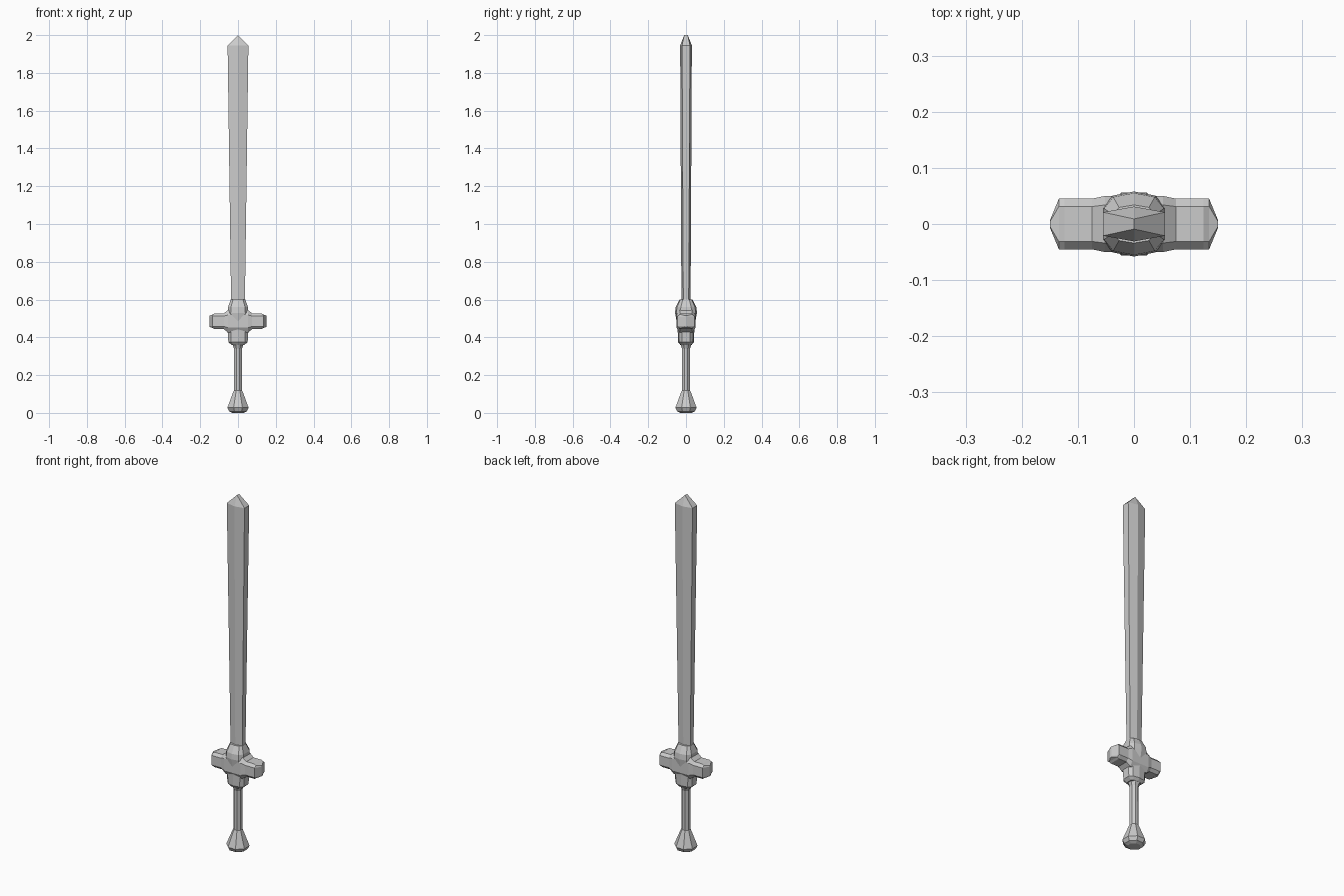
import bpy
import bmesh
import math
from mathutils import Vector

if "Cube" in bpy.data.objects:
    bpy.data.objects.remove(bpy.data.objects["Cube"])


def loft(name, rings):
    """Skin a stack of equal-sized rings and cap both ends, flat shaded."""
    bm = bmesh.new()
    loops = [[bm.verts.new(p) for p in ring] for ring in rings]
    n = len(rings[0])
    for a, b in zip(loops, loops[1:]):
        for i in range(n):
            j = (i + 1) % n
            bm.faces.new((a[i], a[j], b[j], b[i]))
    bm.faces.new(loops[0][::-1])
    bm.faces.new(loops[-1])
    bmesh.ops.remove_doubles(bm, verts=bm.verts, dist=1e-5)
    bmesh.ops.dissolve_degenerate(bm, dist=1e-5, edges=bm.edges)
    bmesh.ops.recalc_face_normals(bm, faces=bm.faces)
    mesh = bpy.data.meshes.new(name)
    bm.to_mesh(mesh)
    bm.free()
    obj = bpy.data.objects.new(name, mesh)
    bpy.context.collection.objects.link(obj)
    return obj


def hexagon(w, edge, ridge, z):
    """Blade section: ridge on the centre line, narrow flat cutting edges."""
    return [(w, -edge, z), (w, edge, z), (0, ridge, z),
            (-w, edge, z), (-w, -edge, z), (0, -ridge, z)]


def octagon(r, z):
    """Octagon with flats facing the axes; r is half the flat width."""
    k = r / math.cos(math.pi / 8)
    return [(k * math.cos(a), k * math.sin(a), z)
            for a in (math.pi / 8 + i * math.pi / 4 for i in range(8))]


def hub_ring(w, d, z):
    """Hub section: shallow peaked front and back with bevelled corners."""
    half = [(w, -0.5 * d), (w, 0.5 * d), (0.7 * w, 0.87 * d), (0, d), (-0.7 * w, 0.87 * d)]
    pts = half + [(-x, -y) for x, y in half]
    return [Vector((x, y, z)) for x, y in
            dict.fromkeys((round(x, 5), round(y, 5)) for x, y in pts)]


def guard_ring(x, hy, hz, cy, cz, zc=0.485):
    """Bevelled rectangular section of the crossguard."""
    return [(x, y, zc + z) for y, z in (
        (hy, -cz), (hy, cz), (cy, hz), (-cy, hz),
        (-hy, cz), (-hy, -cz), (-cy, -hz), (cy, -hz))]


# Blade, widening towards a short chisel tip
loft("blade", [
    hexagon(0.036, 0.014, 0.024, 0.55),
    hexagon(0.055, 0.021, 0.031, 1.945),
    hexagon(0.0, 0.009, 0.009, 2.0),
])

# Central hub between blade and grip
loft("guard_hub", [hub_ring(w, d, z) for w, d, z in (
    (0.034, 0.030, 0.36), (0.051, 0.042, 0.375), (0.055, 0.044, 0.435),
    (0.055, 0.050, 0.485), (0.055, 0.058, 0.53), (0.053, 0.055, 0.56),
    (0.038, 0.034, 0.60))])

# Crossguard, swelling into the hub, with pointed bevelled ends
half = [(0.15, 0.006, 0.030, 0.004, 0.024), (0.134, 0.045, 0.036, 0.031, 0.027),
        (0.124, 0.045, 0.042, 0.031, 0.027), (0.075, 0.045, 0.042, 0.031, 0.027),
        (0.052, 0.050, 0.060, 0.034, 0.034)]
loft("crossguard", [guard_ring(-h[0], *h[1:]) for h in half]
     + [guard_ring(*h) for h in reversed(half)])

# Grip and flared pommel
loft("grip", [octagon(0.022, 0.10), octagon(0.021, 0.34), octagon(0.032, 0.37)])
loft("pommel", [octagon(r, z) for r, z in (
    (0.030, 0.0), (0.046, 0.008), (0.056, 0.028), (0.024, 0.115), (0.020, 0.12))])
